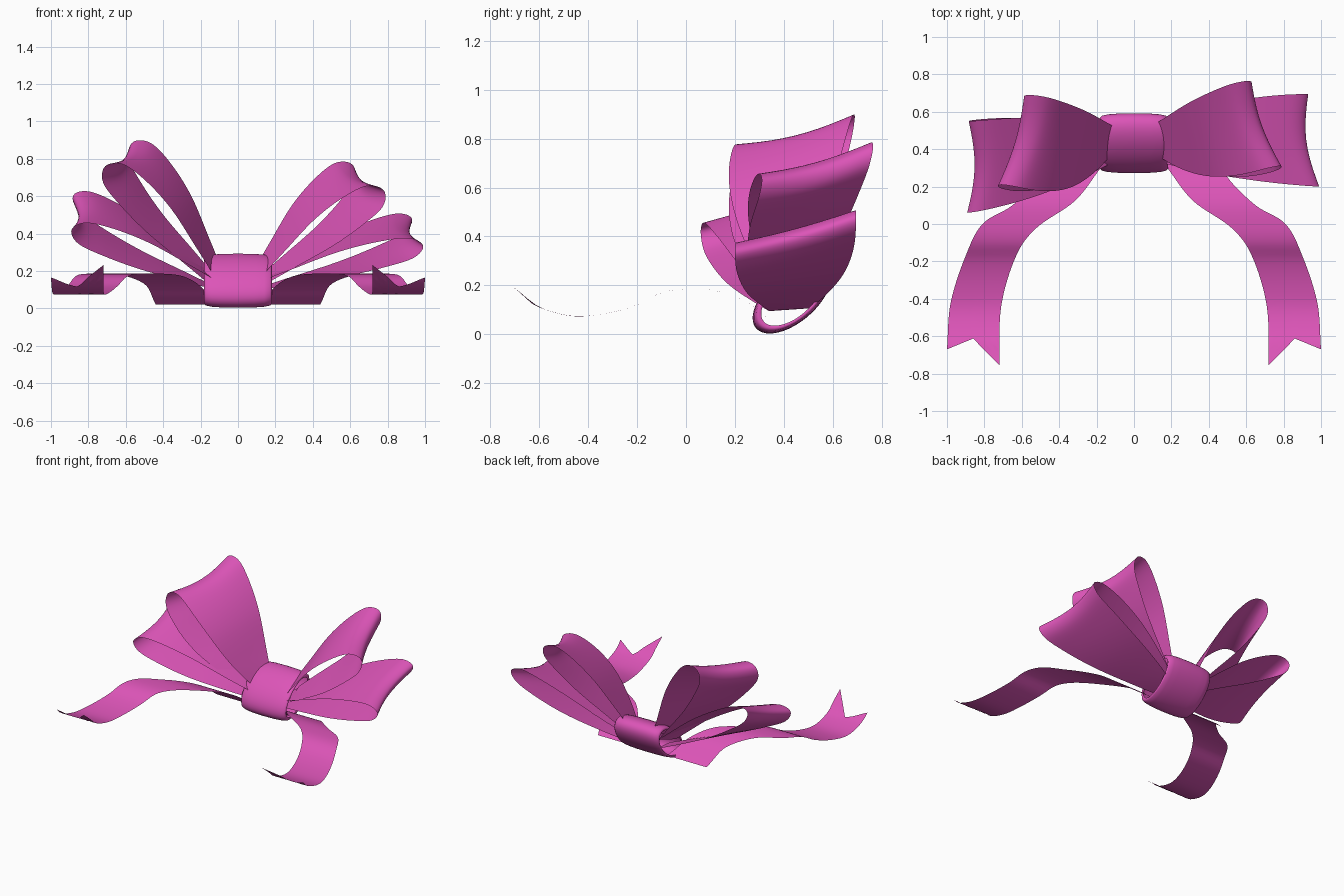
import bpy, math
from mathutils import Vector

if "Cube" in bpy.data.objects:
    bpy.data.objects.remove(bpy.data.objects["Cube"])

pink = bpy.data.materials.new("pink_satin")
pink.diffuse_color = (0.72, 0.09, 0.48, 1)
pink.use_nodes = True
pink.node_tree.nodes["Principled BSDF"].inputs["Base Color"].default_value = pink.diffuse_color


def spline(pts, n):
    """Sample n+1 points on a Catmull-Rom curve through pts."""
    p = [Vector(q) for q in pts]
    p = [2 * p[0] - p[1]] + p + [2 * p[-1] - p[-2]]
    segs, out = len(pts) - 1, []
    for i in range(n + 1):
        u = i / n * segs
        k = min(int(u), segs - 1)
        t = u - k
        a, b, c, d = p[k:k + 4]
        out.append(0.5 * (2 * b + (c - a) * t + (2 * a - 5 * b + 4 * c - d) * t * t
                          + (3 * b - a - 3 * c + d) * t ** 3))
    return out


def sheet(name, rows, closed=False):
    """Skin a grid of points as one smooth ribbon."""
    m, w = len(rows), len(rows[0])
    faces = [(i * w + j, i * w + j + 1, (i + 1) % m * w + j + 1, (i + 1) % m * w + j)
             for i in range(m if closed else m - 1) for j in range(w - 1)]
    me = bpy.data.meshes.new(name)
    me.from_pydata([tuple(p) for r in rows for p in r], [], faces)
    me.materials.append(pink)
    me.shade_smooth()
    ob = bpy.data.objects.new(name, me)
    bpy.context.collection.objects.link(ob)
    return ob


# Knot: barrel-shaped band around x, tilted oval section
half = [(0.175, 0.78), (0.182, 0.85), (0.172, 0.92), (0.14, 0.965), (0.09, 0.99)]
barrel = [(-x, s) for x, s in half] + [(0, 1)] + half[::-1]
rows = []
for i in range(40):
    a = 2 * math.pi * i / 40
    u, v, tilt = 0.191 * math.cos(a), 0.1 * math.sin(a), math.radians(40)
    y = u * math.cos(tilt) - v * math.sin(tilt)
    z = u * math.sin(tilt) + v * math.cos(tilt)
    rows.append([(x, 0.432 + y * s, 0.148 + z * s) for x, s in barrel])
sheet("knot", rows, True)

# Loops: teardrop profiles at the front and back edges, joined by a ruled ribbon
TEAR = [(0, 0.25), (0.2, 0.55), (0.5, 0.97), (0.75, 1), (0.93, 0.72), (1, 0),
        (0.93, -0.65), (0.75, -0.8), (0.5, -0.75), (0.2, -0.45), (0, -0.25)]


def edge(base, tip, h, ys):
    base, tip = Vector(base), Vector(tip)
    d = tip - base
    n = Vector((-d.y, d.x)).normalized()
    if n.y < 0:
        n = -n
    y0, y1, y2 = ys
    pts = []
    for a, b in spline(TEAR, 60):
        q = base + d * a + n * (b * h)
        y = y0 * (1 - a) * (1 - 2 * a) + 4 * y1 * a * (1 - a) + y2 * a * (2 * a - 1)
        pts.append((a, Vector((q.x, y, q.y))))
    return pts


def loop(name, front, back, h):
    f, b = edge(*front[:2], h, front[2]), edge(*back[:2], h, back[2])
    pull = Vector((front[0][0] - front[1][0], 0, front[0][1] - front[1][1])) * 0.045
    rows = []
    for (a, p), (_, q) in zip(f, b):
        rows.append([p.lerp(q, j / 10) + pull * (a ** 3 * math.sin(math.pi * j / 10))
                     for j in range(11)])
    sheet(name, rows)


loop("upper_right_loop", ((0.15, 0.16), (0.78, 0.63), (0.36, 0.255, 0.31)),
     ((0.11, 0.2), (0.61, 0.77), (0.52, 0.645, 0.765)), 0.1)
loop("upper_left_loop", ((-0.15, 0.16), (-0.71, 0.76), (0.36, 0.19, 0.21)),
     ((-0.11, 0.2), (-0.56, 0.89), (0.51, 0.6, 0.69)), 0.105)
loop("lower_right_loop", ((0.1, 0.115), (0.99, 0.335), (0.34, 0.25, 0.2)),
     ((0.09, 0.125), (0.93, 0.48), (0.51, 0.645, 0.695)), 0.078)
loop("lower_left_loop", ((-0.1, 0.115), (-0.89, 0.42), (0.34, 0.17, 0.06)),
     ((-0.09, 0.125), (-0.88, 0.605), (0.51, 0.565, 0.55)), 0.086)

# Tails: height depends only on y, forked at the end, mirrored
wave = spline([(0.39, 0.02), (0.34, 0.06), (0.25, 0.13), (0.12, 0.178), (0, 0.185),
               (-0.1, 0.17), (-0.2, 0.12), (-0.33, 0.085), (-0.47, 0.075),
               (-0.61, 0.115), (-0.67, 0.165), (-0.76, 0.235)], 110)


def height(y):
    for p, q in zip(wave, wave[1:]):
        if q.x <= y <= p.x:
            return p.y + (q.y - p.y) * (p.x - y) / (p.x - q.x)
    return wave[0].y if y > 0 else wave[-1].y


outer = spline([(0.44, 0.39), (0.5, 0.25), (0.65, 0.1), (0.81, 0), (0.9, -0.17),
                (0.98, -0.42), (1, -0.67)], 48)
inner = spline([(0.12, 0.39), (0.2, 0.27), (0.32, 0.12), (0.52, -0.02), (0.63, -0.17),
                (0.71, -0.44), (0.72, -0.755)], 48)
rows = []
for i, (o, n) in enumerate(zip(outer, inner)):
    row = []
    for j in range(13):
        p = o.lerp(n, j / 12)
        y = p.y + 0.1 * (i / 48) ** 6 * (1 - abs(j / 6 - 1))
        row.append((p.x, y, height(y)))
    rows.append(row)
tails = sheet("tails", rows)
mirror = tails.modifiers.new("mirror", 'MIRROR')
mirror.use_mirror_merge = False
